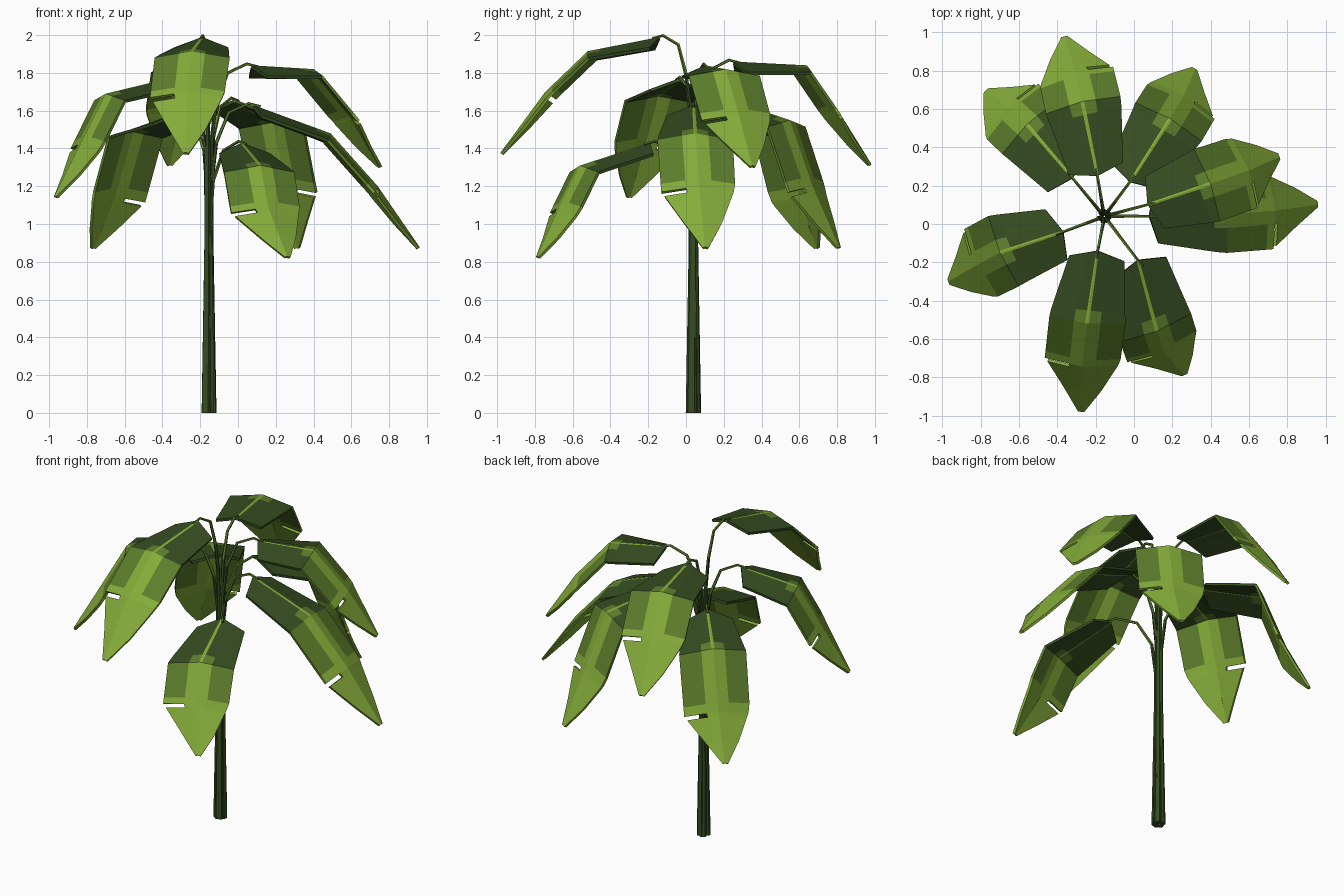
import bpy, bmesh, math
from mathutils import Vector as V

if "Cube" in bpy.data.objects:
    bpy.data.objects.remove(bpy.data.objects["Cube"])


def material(name, rgb):
    m = bpy.data.materials.new(name)
    m.diffuse_color = (*rgb, 1)
    m.use_nodes = True
    m.node_tree.nodes["Principled BSDF"].inputs["Base Color"].default_value = m.diffuse_color
    return m


MATS = [material("dark green", (0.036, 0.072, 0.015)),
        material("mid green", (0.11, 0.21, 0.025)),
        material("light green", (0.235, 0.42, 0.042))]
DARK, MID, LIGHT = 0, 1, 2
CROWN = V((-0.155, 0.04, 0))

# Midrib of each leaf: blade start, first bend, second bend, tip
LEAVES = {
    "back":        [(-0.19, 0.25, 1.86), (-0.27, 0.64, 1.84), (-0.31, 0.80, 1.61), (-0.36, 0.98, 1.32)],
    "right_upper": [(0.07, 0.10, 1.84), (0.40, 0.21, 1.82), (0.60, 0.28, 1.58), (0.76, 0.35, 1.31)],
    "right_lower": [(0.08, 0.04, 1.63), (0.49, 0.05, 1.48), (0.74, 0.07, 1.20), (0.96, 0.10, 0.88)],
    "back_right":  [(-0.02, 0.22, 1.66), (0.19, 0.55, 1.55), (0.26, 0.67, 1.20), (0.32, 0.81, 0.88)],
    "back_left":   [(-0.32, 0.24, 1.59), (-0.56, 0.52, 1.50), (-0.66, 0.61, 1.15), (-0.77, 0.70, 0.88)],
    "left":        [(-0.37, -0.04, 1.77), (-0.70, -0.15, 1.69), (-0.83, -0.22, 1.43), (-0.97, -0.30, 1.15)],
    "front":       [(-0.19, -0.14, 1.99), (-0.245, -0.52, 1.915), (-0.27, -0.745, 1.70), (-0.28, -0.98, 1.38)],
    "front_right": [(0.02, -0.19, 1.43), (0.12, -0.56, 1.31), (0.16, -0.67, 1.09), (0.26, -0.79, 0.83)],
}


def finish(bm, name):
    bmesh.ops.recalc_face_normals(bm, faces=bm.faces)
    me = bpy.data.meshes.new(name)
    bm.to_mesh(me)
    bm.free()
    for m in MATS:
        me.materials.append(m)
    ob = bpy.data.objects.new(name, me)
    bpy.context.collection.objects.link(ob)
    return ob


def blade(name, pts):
    a, b, c, d = [V(p) for p in pts]
    out = (d - a).to_3d()
    out.z = 0
    out.normalize()
    side = V((out.y, -out.x, 0))            # right hand side looking outward
    # stations: centre, half width left, half width right, edge droop, edge setback
    st = [(a, .145, .145, .055, .04),
          (a.lerp(b, .82), .19, .195, .04, .0),
          (b, .20, .20, .035, -.02),
          (b.lerp(c, .85), .195, .20, .03, -.025),
          (c, .185, .20, .03, -.025),
          (c.lerp(d, .07), .175, .185, .03, -.025),
          (c.lerp(d, .55), .105, .095, .02, -.015),
          (d, .02, .012, .005, 0)]
    us = [-1, -.35, -.05, 0, .05, .35, 1]
    bm = bmesh.new()
    rows = []
    for ctr, wl, wr, droop, back in st:
        rows.append([bm.verts.new(ctr + side * u * (wr if u > 0 else wl)
                                  - V((0, 0, droop * abs(u))) + out * back * abs(u)) for u in us])
    for i in range(len(rows) - 1):
        for j in range(len(us) - 1):
            if i == 4 and j == 5:           # torn notch on one edge
                continue
            f = bm.faces.new((rows[i][j], rows[i][j + 1], rows[i + 1][j + 1], rows[i + 1][j]))
            vein, inner = j in (2, 3), 1 <= j <= 4
            if vein or i >= 3 or (i == 2 and inner):
                f.material_index = LIGHT
            elif i == 2 or (i == 1 and inner):
                f.material_index = MID
            else:
                f.material_index = DARK
    bmesh.ops.recalc_face_normals(bm, faces=bm.faces)
    if sum(f.normal.z for f in bm.faces) < 0:
        bmesh.ops.reverse_faces(bm, faces=bm.faces)
    me = bpy.data.meshes.new(name)
    bm.to_mesh(me)
    bm.free()
    for m in MATS:
        me.materials.append(m)
    ob = bpy.data.objects.new(name, me)
    bpy.context.collection.objects.link(ob)
    s = ob.modifiers.new("thickness", "SOLIDIFY")
    s.thickness = 0.016
    s.offset = -1


def stalk(name, start, k):
    s = V(start)
    flat = V((s.x - CROWN.x, s.y - CROWN.y, 0))
    dist = flat.length
    o = flat.normalized()
    ang = math.atan2(o.y, o.x)
    foot = V((math.cos(ang), math.sin(ang), 0))
    z = s.z
    # foot in the bundled trunk, then arching out to the blade
    path = [(CROWN + foot * .026, .016), (CROWN + foot * .014 + V((0, 0, .9)), .012),
            (CROWN + foot * .016 + V((0, 0, z - .4)), .011),
            (CROWN + o * .04 + V((0, 0, z - .2)), .010),
            (CROWN + o * dist * .45 + V((0, 0, z - .04)), .009),
            (CROWN + o * dist * .9 + V((0, 0, z + .008)), .008),
            (s + o * .04 - V((0, 0, .008)), .007)]
    bm = bmesh.new()
    n, rings = 5, []
    w = V((-o.y, o.x, 0))
    for i, (p, r) in enumerate(path):
        t = (path[min(i + 1, len(path) - 1)][0] - path[max(i - 1, 0)][0]).normalized()
        if i == 0:
            t = V((0, 0, 1))
        e = t.cross(w).normalized()
        rings.append([bm.verts.new(p + (w * math.cos(q) + e * math.sin(q)) * r)
                      for q in (2 * math.pi * m / n for m in range(n))])
    for i in range(len(rings) - 1):
        for m in range(n):
            f = bm.faces.new((rings[i][m], rings[i][(m + 1) % n],
                              rings[i + 1][(m + 1) % n], rings[i + 1][m]))
            f.material_index = MID if i >= 3 else DARK
    bm.faces.new(rings[0])
    bm.faces.new(rings[-1])
    finish(bm, name)


# Eight leaves, each with its own stalk; the stalks together form the trunk
for k, (where, pts) in enumerate(LEAVES.items()):
    blade(where + "_leaf", pts)
    stalk(where + "_stalk", pts[0], k)
